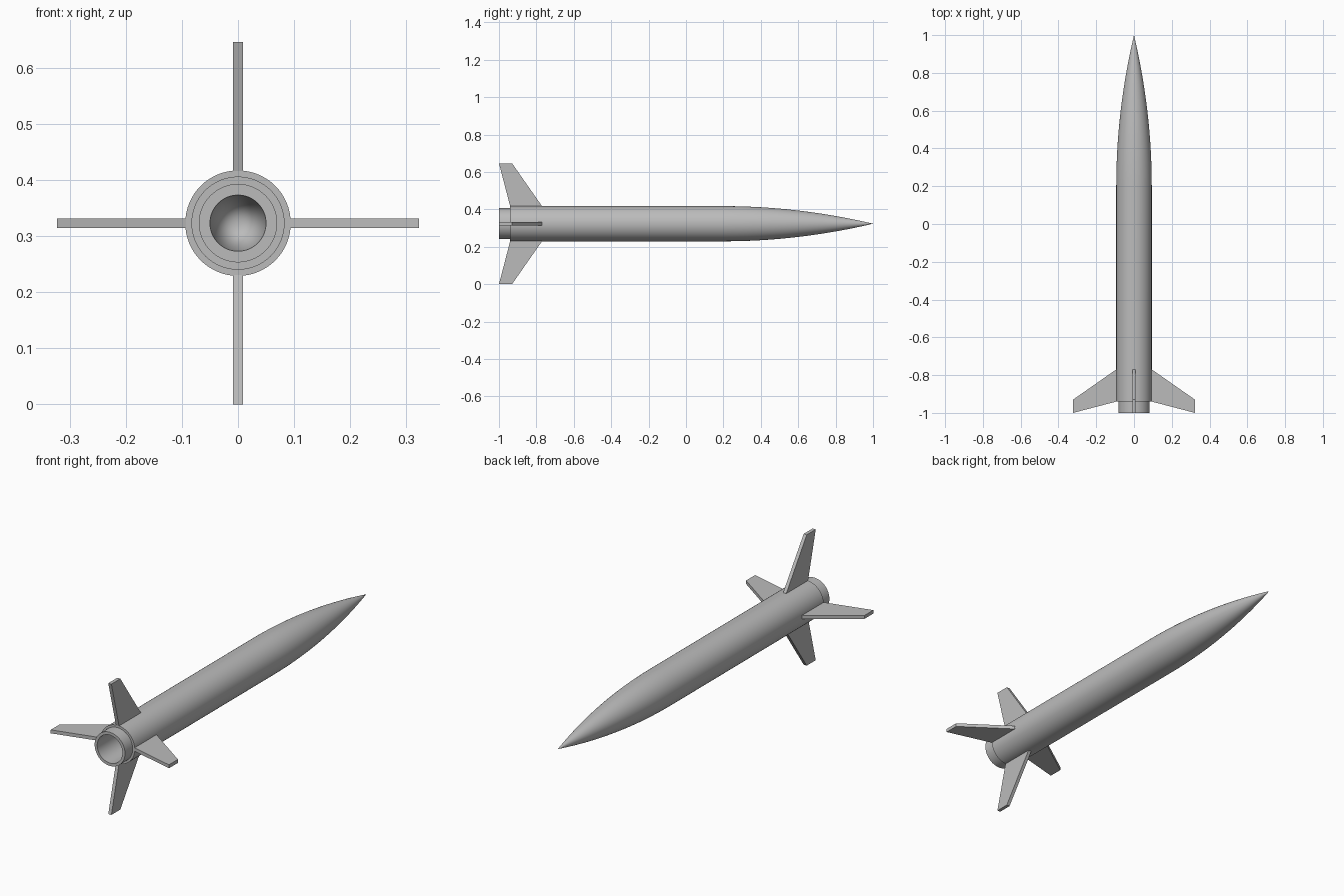
import bpy, bmesh, math
from mathutils import Matrix, Vector

cube = bpy.data.objects.get("Cube")
if cube:
    bpy.data.objects.remove(cube, do_unlink=True)

AXIS_Z = 0.323      # height of the rocket's centre line
RADIUS = 0.094
NOSE_START = 0.2
SIDES = 64

grey = bpy.data.materials.new("plain_grey")
grey.use_nodes = True
colour = (0.5, 0.5, 0.5, 1)
grey.diffuse_color = colour
grey.node_tree.nodes["Principled BSDF"].inputs["Base Color"].default_value = colour


def make_object(name, bm):
    bmesh.ops.recalc_face_normals(bm, faces=bm.faces)
    mesh = bpy.data.meshes.new(name)
    bm.to_mesh(mesh)
    bm.free()
    obj = bpy.data.objects.new(name, mesh)
    obj.location.z = AXIS_Z
    obj.data.materials.append(grey)
    bpy.context.collection.objects.link(obj)
    return obj


def lathe(name, profile):
    """Spin (radius, y) points round the long axis."""
    bm = bmesh.new()
    verts = [bm.verts.new((r, y, 0)) for r, y in profile]
    edges = [bm.edges.new(pair) for pair in zip(verts, verts[1:])]
    bmesh.ops.spin(bm, geom=verts + edges, cent=(0, 0, 0), axis=(0, 1, 0),
                   angle=math.tau, steps=SIDES)
    bmesh.ops.remove_doubles(bm, verts=bm.verts, dist=0.0001)
    obj = make_object(name, bm)
    bpy.ops.object.select_all(action="DESELECT")
    obj.select_set(True)
    bpy.context.view_layer.objects.active = obj
    bpy.ops.object.shade_smooth_by_angle(angle=math.radians(30))
    return obj


# Hull: nozzle bore, nozzle collar, body tube and pointed nose in one profile
nose = []
for i in range(25):
    t = i / 24
    nose.append((RADIUS * (1 - t * t), NOSE_START + (1 - NOSE_START) * t))
lathe("hull", [(0, 0.85), (0.05, NOSE_START), (0.069, NOSE_START),
               (0.069, -1), (0.083, -1), (0.083, -0.94),
               (RADIUS, -0.94)] + nose)

# Four swept tail fins, rooted just inside the hull skin
outline = [(0.085, -0.938), (0.323, -1), (0.323, -0.93), (0.094, -0.77), (0.085, -0.77)]
names = ["left_fin", "top_fin", "right_fin", "bottom_fin"]
for k, name in enumerate(names):
    bm = bmesh.new()
    face = bm.faces.new([bm.verts.new((x, y, -0.0085)) for x, y in outline])
    solid = bmesh.ops.extrude_face_region(bm, geom=[face])
    top = [v for v in solid["geom"] if isinstance(v, bmesh.types.BMVert)]
    bmesh.ops.translate(bm, verts=top, vec=Vector((0, 0, 0.017)))
    turn = Matrix.Rotation(-k * math.pi / 2, 4, "Y")
    bmesh.ops.transform(bm, matrix=turn, verts=bm.verts)
    make_object(name, bm)
